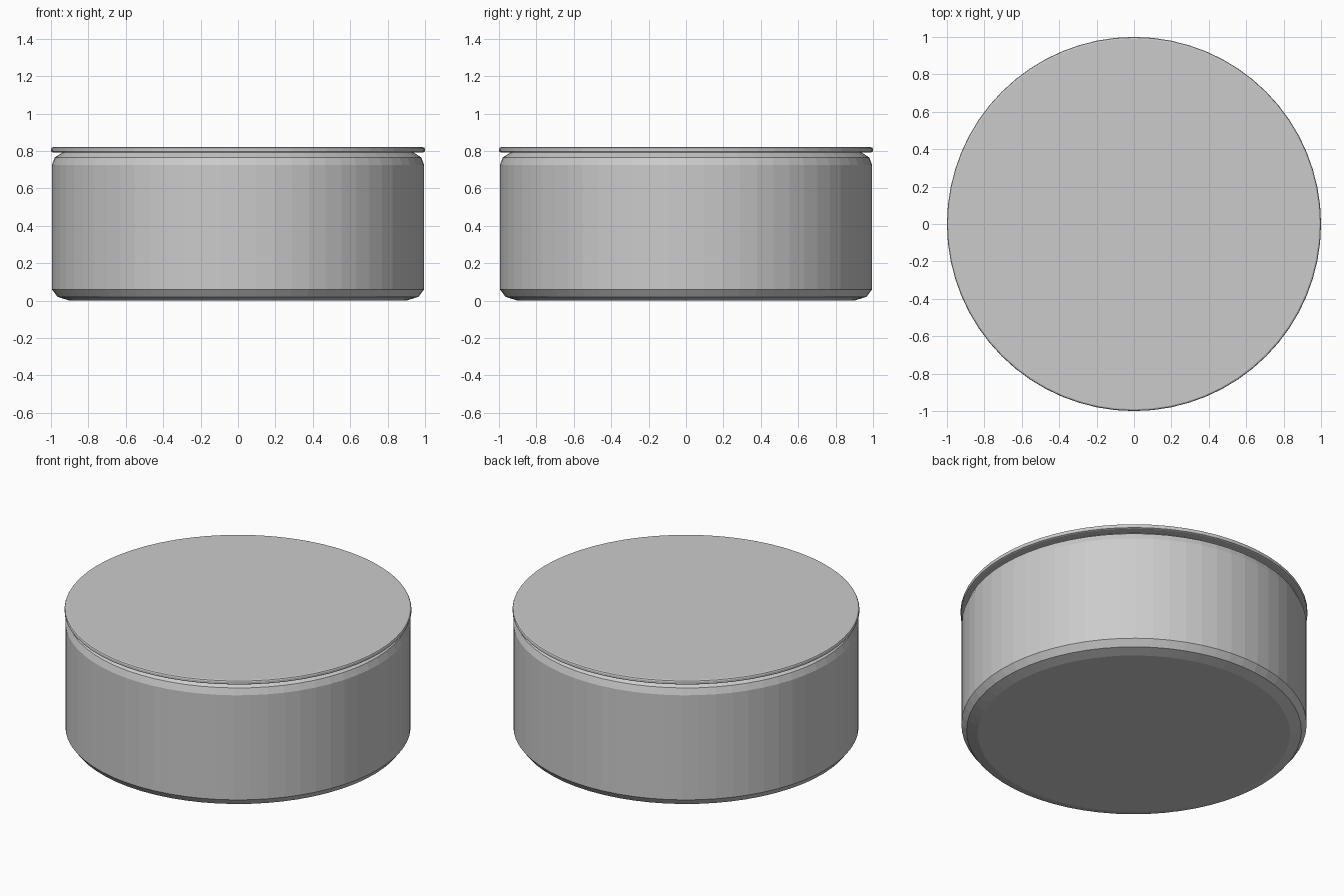
import bpy, bmesh, math

if "Cube" in bpy.data.objects:
    bpy.data.objects.remove(bpy.data.objects["Cube"])

SEGMENTS = 64


def lathe(name, profile):
    """Revolve a (radius, height) profile about z, capping both ends."""
    bm = bmesh.new()
    rings = []
    for r, z in profile:
        rings.append([bm.verts.new((r * math.cos(2 * math.pi * i / SEGMENTS),
                                    r * math.sin(2 * math.pi * i / SEGMENTS), z))
                      for i in range(SEGMENTS)])
    for low, high in zip(rings, rings[1:]):
        for i in range(SEGMENTS):
            j = (i + 1) % SEGMENTS
            bm.faces.new((low[i], low[j], high[j], high[i]))
    bm.faces.new(rings[0][::-1])
    bm.faces.new(rings[-1])
    mesh = bpy.data.meshes.new(name)
    bm.to_mesh(mesh)
    bm.free()
    obj = bpy.data.objects.new(name, mesh)
    bpy.context.collection.objects.link(obj)
    return obj


# Drum body with chamfered lower and upper rims
lathe("drum_body", [(0.90, 0.0), (0.965, 0.02), (0.995, 0.06),
                    (0.995, 0.725), (0.98, 0.765), (0.94, 0.791)])

# Thin overhanging top disc with softened edge
lathe("top_disc", [(0.99, 0.792), (0.997, 0.795), (1.0, 0.80),
                   (1.0, 0.811), (0.997, 0.817), (0.99, 0.82)])
